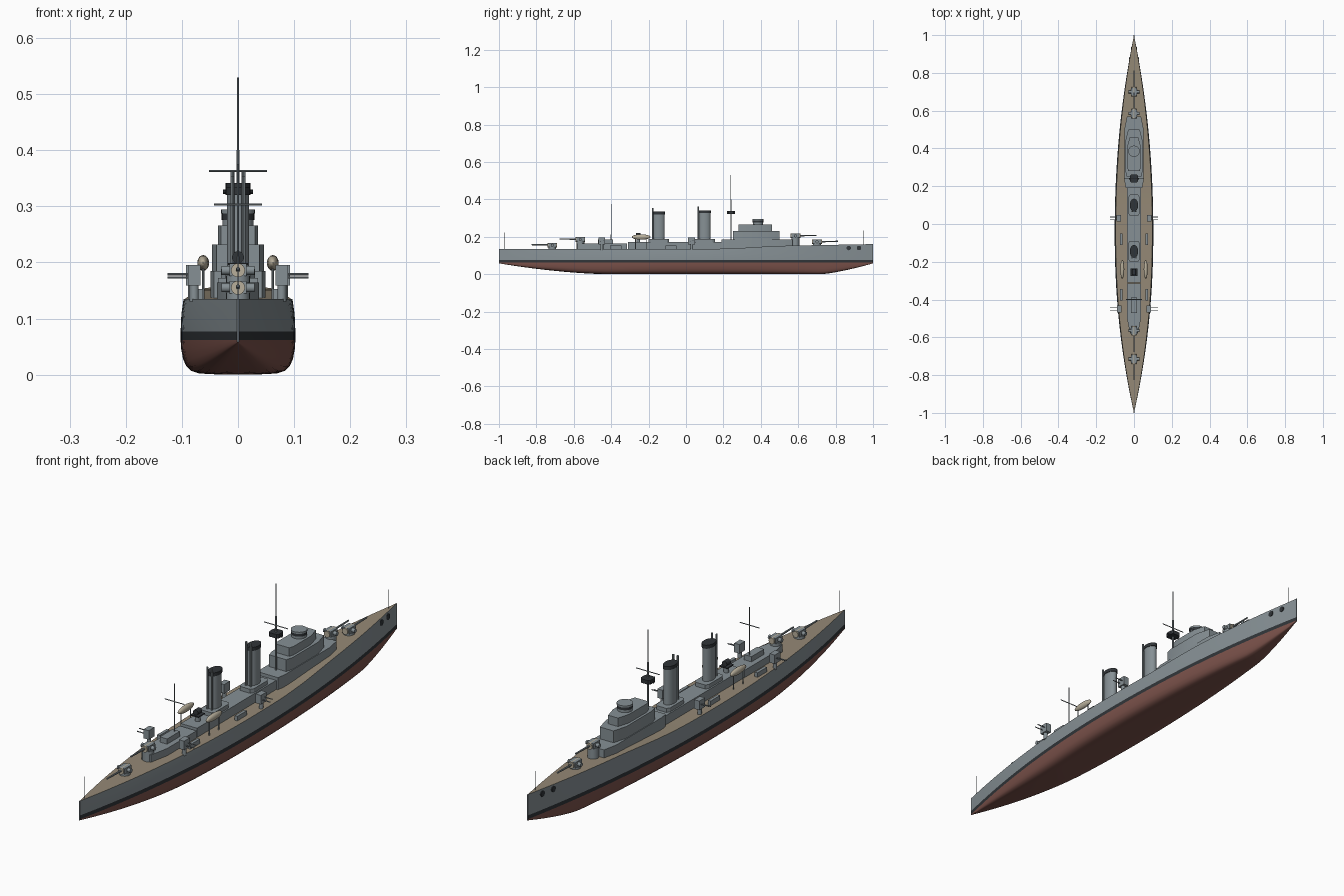
import bpy, bmesh, math
from mathutils import Vector, Matrix

if "Cube" in bpy.data.objects:
    bpy.data.objects.remove(bpy.data.objects["Cube"])


def mat(name, rgb):
    m = bpy.data.materials.new(name)
    m.diffuse_color = (*rgb, 1)
    m.use_nodes = True
    m.node_tree.nodes["Principled BSDF"].inputs["Base Color"].default_value = m.diffuse_color
    return m


STEEL = mat("steel", (0.24, 0.28, 0.30))
RED = mat("bottom_red", (0.20, 0.085, 0.07))
BLACK = mat("black", (0.03, 0.035, 0.04))
DECK = mat("deck_tan", (0.30, 0.25, 0.18))
CANVAS = mat("canvas", (0.48, 0.43, 0.33))


def finish(name, bm, mats, angle=35):
    bmesh.ops.recalc_face_normals(bm, faces=bm.faces)
    me = bpy.data.meshes.new(name)
    bm.to_mesh(me)
    bm.free()
    ob = bpy.data.objects.new(name, me)
    bpy.context.collection.objects.link(ob)
    for m in mats:
        me.materials.append(m)
    bpy.context.view_layer.objects.active = ob
    ob.select_set(True)
    bpy.ops.object.shade_smooth_by_angle(angle=math.radians(angle))
    ob.select_set(False)
    return ob


def prism(name, outline, z0, z1, m=STEEL):
    bm = bmesh.new()
    low = [bm.verts.new((x, y, z0)) for x, y in outline]
    top = [bm.verts.new((x, y, z1)) for x, y in outline]
    bm.faces.new(low)
    bm.faces.new(top)
    for i in range(len(low)):
        j = (i + 1) % len(low)
        bm.faces.new((low[i], low[j], top[j], top[i]))
    return finish(name, bm, [m], 30)


def house(name, y0, y1, w, z0, z1, fore=(0, 0), aft=(0, 0), m=STEEL):
    """Deckhouse with tapered ends: (inset in x, length in y)."""
    half = [(w - aft[0], y0), (w, y0 + aft[1] + 1e-4), (w, y1 - fore[1] - 1e-4), (w - fore[0], y1)]
    return prism(name, half + [(-x, y) for x, y in reversed(half)], z0, z1, m)


def box(name, c, size, m=STEEL):
    bm = bmesh.new()
    bmesh.ops.create_cube(bm, size=1, matrix=Matrix.Translation(c) @ Matrix.Diagonal((*size, 1)))
    return finish(name, bm, [m])


def rod(name, p, q, r, m=STEEL, r2=None, n=16):
    p, q = Vector(p), Vector(q)
    d = q - p
    mx = Matrix.Translation((p + q) / 2) @ d.to_track_quat('Z', 'Y').to_matrix().to_4x4()
    bm = bmesh.new()
    bmesh.ops.create_cone(bm, cap_ends=True, segments=n, radius1=r,
                          radius2=r if r2 is None else r2, depth=d.length, matrix=mx)
    return finish(name, bm, [m])


def ball(name, c, size, m):
    bm = bmesh.new()
    bmesh.ops.create_uvsphere(bm, u_segments=20, v_segments=12, radius=1,
                              matrix=Matrix.Translation(c) @ Matrix.Diagonal((*size, 1)))
    return finish(name, bm, [m], 60)


def smooth(t):
    t = max(0, min(1, t))
    return t * t * (3 - 2 * t)


def half_beam(y):
    t = (y + 0.05) / (1.05 if y > -0.05 else 0.95)
    return max(0.0015, 0.097 * (1 - abs(t) ** 2.1))


def deck_z(y):
    return 0.135 + 0.013 * smooth((y - 0.1) / 0.45) + 0.013 * max(0, (y - 0.3) / 0.7)


def keel_z(y):
    if y < -0.4:
        return 0.058 * ((-0.4 - y) / 0.6) ** 1.7
    return 0.058 * (max(0, y - 0.72) / 0.28) ** 1.35


# Hull: lofted stations, banded by material
N = 72
SECTION = [(0, 0), (0.45, 0.012), (0.72, 0.035), (0.86, 0.11), (0.95, 0.24), (1.01, 0.45), (1.045, 0.75), (1.055, 1)]
bm = bmesh.new()
rows = []
for i in range(N + 1):
    y = -math.cos(math.pi * i / N)
    w, zk, zd = half_beam(y), keel_z(y), deck_z(y)
    pts = [(w * a, zk + (0.062 - zk) * b) for a, b in SECTION]
    pts += [(w * 1.055, 0.077), (w * 1.04, 0.108), (w, zd)]
    ring = [(-x, z) for x, z in reversed(pts)] + pts[1:]
    rows.append([bm.verts.new((x, y, z)) for x, z in ring])
K = len(rows[0])
for a, b in zip(rows, rows[1:]):
    for j in range(K):
        f = bm.faces.new((a[j], a[(j + 1) % K], b[(j + 1) % K], b[j]))
        e = min(j, K - 2 - j)
        f.material_index = 3 if j == K - 1 else 0 if e < 2 else 1 if e == 2 else 2
bm.faces.new(rows[0])
bm.faces.new(rows[-1])
finish("hull", bm, [STEEL, BLACK, RED, DECK], 40)

# Hawse holes at the bow
for s in (-1, 1):
    for y in (0.87, 0.925):
        x = half_beam(y) * 1.02
        rod("hawse_hole", (s * (x - 0.004), y, 0.14), (s * (x + 0.002), y, 0.14), 0.012, BLACK)

# Forward superstructure tiers
house("bridge_base", 0.19, 0.57, 0.049, 0.13, 0.185, (0.012, 0.06), (0.006, 0.03))
house("bridge_middle", 0.25, 0.50, 0.046, 0.185, 0.232, (0.016, 0.06), (0.008, 0.03))
house("bridge_upper", 0.28, 0.46, 0.036, 0.232, 0.266, (0.014, 0.05), (0.006, 0.02))
rod("control_tower", (0, 0.385, 0.266), (0, 0.385, 0.276), 0.028, n=28)
rod("control_windows", (0, 0.385, 0.276), (0, 0.385, 0.287), 0.029, BLACK, n=28)
rod("control_roof", (0, 0.385, 0.287), (0, 0.385, 0.294), 0.030, n=28)

# Midship and after deckhouses
house("midship_house", -0.31, 0.19, 0.036, 0.13, 0.172)
house("after_house", -0.58, -0.315, 0.037, 0.13, 0.164, aft=(0.016, 0.08))
house("after_house_skylight", -0.47, -0.39, 0.016, 0.164, 0.185)


def ellipse(rx, ry, cy, n=32):
    return [(rx * math.cos(2 * math.pi * k / n), cy + ry * math.sin(2 * math.pi * k / n)) for k in range(n)]


# Funnels with dark caps and steam pipes
for label, y, top in (("fore", 0.10, 0.342), ("after", -0.145, 0.334)):
    house(label + "_funnel_base", y - 0.055, y + 0.055, 0.030, 0.17, 0.188, (0.008, 0.012), (0.008, 0.012))
    prism(label + "_funnel", ellipse(0.020, 0.031, y), 0.185, top - 0.014)
    prism(label + "_funnel_cap", ellipse(0.022, 0.034, y), top - 0.014, top, BLACK)
    for s in (-1, 1):
        rod(label + "_steam_pipe", (s * 0.010, y - 0.034, 0.17), (s * 0.010, y - 0.034, top + 0.02), 0.004, n=10)

# Searchlight stand behind the after funnel
rod("searchlight_stand", (0, -0.255, 0.17), (0, -0.255, 0.195), 0.010)
house("searchlight_platform", -0.275, -0.235, 0.018, 0.195, 0.199, m=BLACK)
rod("searchlight", (0, -0.268, 0.209), (0, -0.242, 0.209), 0.011, BLACK)


# Main guns: pedestal, house, side drums, canvas mantlet and barrel
def main_gun(label, y, z, d, base):
    rod(label + "_barbette", (0, y, base), (0, y, z + 0.012), 0.021, n=24)
    box(label + "_house", (0, y, z + 0.022), (0.030, 0.042, 0.022))
    rod(label + "_trunnion", (-0.029, y, z + 0.021), (0.029, y, z + 0.021), 0.008)
    rod(label + "_mantlet", (0, y - d * 0.026, z + 0.021), (0, y + d * 0.026, z + 0.021), 0.0125, CANVAS)
    rod(label + "_barrel", (0, y, z + 0.022), (0, y + d * 0.112, z + 0.024), 0.0045, STEEL, 0.003, 10)


main_gun("forward_gun", 0.70, 0.152, 1, 0.14)
main_gun("raised_forward_gun", 0.585, 0.184, 1, 0.14)
main_gun("raised_after_gun", -0.565, 0.165, -1, 0.13)
main_gun("after_gun", -0.715, 0.134, -1, 0.125)

# Mirrored side guns, boats and deck lockers
for s in (-1, 1):
    for y in (0.03, -0.45):
        x = s * (0.081 if y > 0 else 0.078)
        rod("side_gun_pedestal", (x, y, 0.13), (x, y, 0.162), 0.008)
        box("side_gun_shield", (x, y, 0.177), (0.023, 0.036, 0.036))
        for dy, dz in ((-0.007, 0.173), (0.007, 0.179)):
            rod("side_gun_barrel", (x, y + dy, dz), (s * 0.126, y + dy, dz), 0.002, n=8)
    ball("boat", (s * 0.062, -0.24, 0.199), (0.0105, 0.05, 0.014), CANVAS)
    for y in (-0.27, -0.21):
        rod("boat_davit", (s * 0.062, y, 0.13), (s * 0.062, y, 0.195), 0.002, n=8)
    for y in (-0.08, -0.375):
        box("deck_locker", (s * 0.068, y, 0.143), (0.012, 0.06, 0.02))

# Foremast with lookout platform and yard
rod("foremast", (0, 0.24, 0.18), (0, 0.24, 0.40), 0.0032, n=10)
rod("foremast_topmast", (0, 0.24, 0.40), (0, 0.24, 0.53), 0.0016, n=8)
rod("foremast_yard", (-0.052, 0.24, 0.363), (0.052, 0.24, 0.363), 0.0018, n=8)
house("lookout_platform", 0.22, 0.262, 0.022, 0.322, 0.338, (0.006, 0.008), (0.006, 0.008), BLACK)
rod("lookout_lamps", (-0.027, 0.24, 0.326), (0.027, 0.24, 0.326), 0.004, BLACK, n=10)

# Mainmast, yard and flagstaffs
rod("mainmast", (0, -0.40, 0.16), (0, -0.40, 0.375), 0.0026, STEEL, 0.0015, 10)
rod("mainmast_yard", (-0.043, -0.40, 0.303), (0.043, -0.40, 0.303), 0.0018, n=8)
rod("ensign_staff", (0, -0.97, 0.13), (0, -0.97, 0.222), 0.001, n=8)
rod("jack_staff", (0, 0.95, 0.15), (0, 0.95, 0.235), 0.001, n=8)
